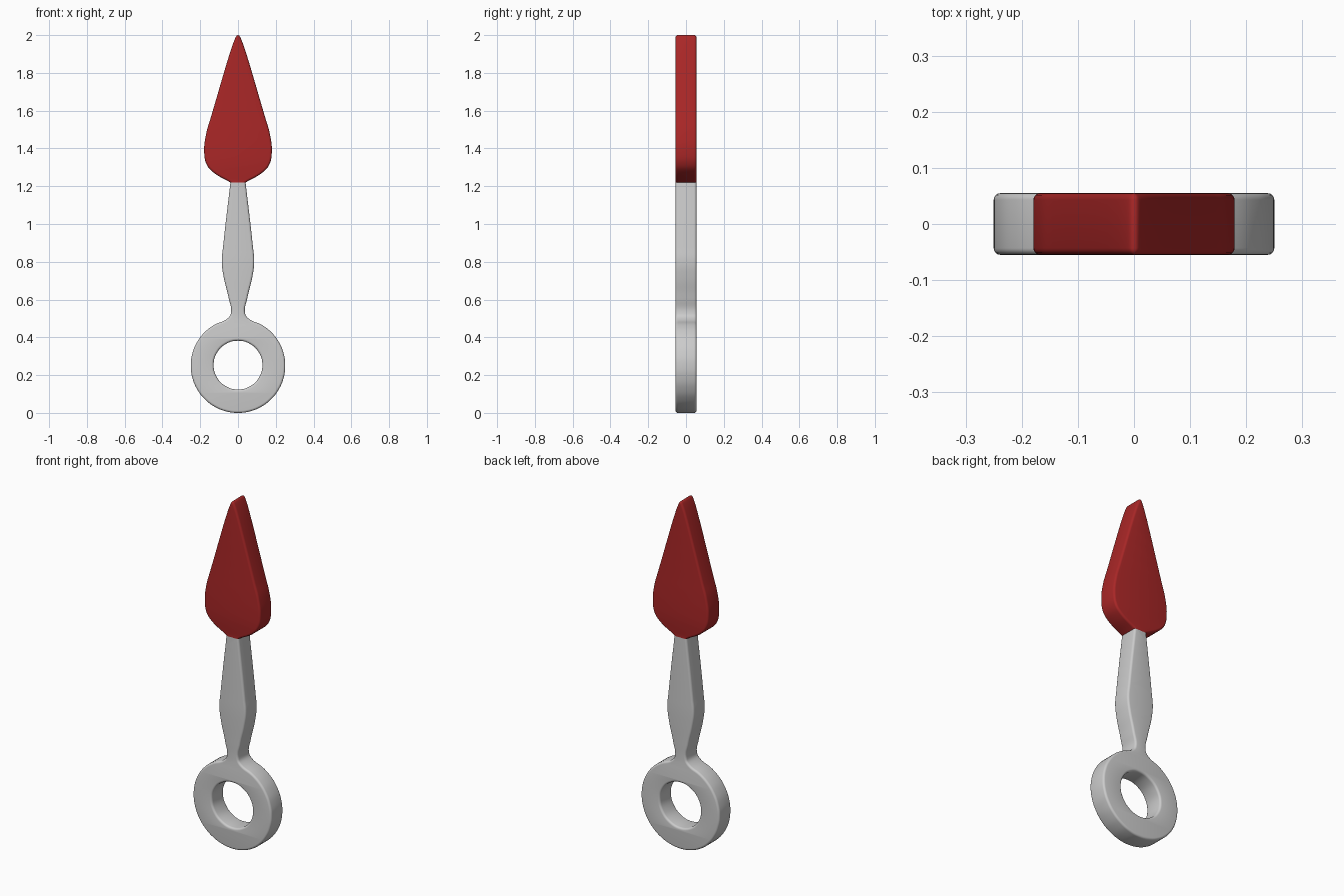
import bpy, bmesh
from math import sin, cos, radians
from mathutils import Matrix

if "Cube" in bpy.data.objects:
    bpy.data.objects.remove(bpy.data.objects["Cube"])

HALF, BEV, SPLIT = 0.055, 0.012, 1.22

# Right half of the silhouette (x, z, is_corner), bottom to top
half = [(0.25 * cos(radians(a)), 0.25 + 0.25 * sin(radians(a)), False)
        for a in range(-90, 50, 15)]
half += [(0.127, 0.465, False), (0.055, 0.500, False), (0.038, 0.525, False),
         (0.050, 0.61, False), (0.076, 0.72, False), (0.086, 0.80, False),
         (0.079, 0.88, False), (0.040, SPLIT, True),
         (0.135, 1.277, False), (0.166, 1.315, False), (0.179, 1.38, False),
         (0.168, 1.48, False), (0.145, 1.56, False),
         (0.014, 1.985, False), (0, 2.0, False)]
outline = half + [(-x, z, c) for x, z, c in reversed(half[1:-1])]
hole = [(0.129 * cos(radians(a)), 0.253 + 0.129 * sin(radians(a)), False)
        for a in range(0, -360, -30)]


def add_spline(curve, pts):
    s = curve.splines.new('BEZIER')
    s.bezier_points.add(len(pts) - 1)
    for p, (x, z, corner) in zip(s.bezier_points, pts):
        p.co = (x, z, 0)
        p.handle_left_type = p.handle_right_type = 'VECTOR' if corner else 'AUTO'
    s.use_cyclic_u = True
    s.resolution_u = 6


# Thick plate with rounded rims
curve = bpy.data.curves.new("silhouette", 'CURVE')
curve.dimensions = '2D'
curve.fill_mode = 'BOTH'
curve.extrude = HALF - BEV
curve.bevel_depth = BEV
curve.bevel_resolution = 3
curve.offset = -BEV
add_spline(curve, outline)
add_spline(curve, hole)
source = bpy.data.objects.new("silhouette", curve)
bpy.context.collection.objects.link(source)
bpy.context.view_layer.update()
plate = bpy.data.meshes.new_from_object(
    source.evaluated_get(bpy.context.evaluated_depsgraph_get()))
bpy.data.objects.remove(source)


def cut_part(name, keep_top, color=None):
    bm = bmesh.new()
    bm.from_mesh(plate)
    bmesh.ops.transform(bm, matrix=Matrix.Rotation(radians(90), 4, 'X'), verts=bm.verts)
    bmesh.ops.remove_doubles(bm, verts=bm.verts, dist=0.0002)
    bmesh.ops.bisect_plane(bm, geom=bm.verts[:] + bm.edges[:] + bm.faces[:],
                           plane_co=(0, 0, SPLIT), plane_no=(0, 0, 1),
                           clear_inner=keep_top, clear_outer=not keep_top)
    bmesh.ops.recalc_face_normals(bm, faces=bm.faces)
    me = bpy.data.meshes.new(name)
    bm.to_mesh(me)
    bm.free()
    me.materials.clear()
    ob = bpy.data.objects.new(name, me)
    bpy.context.collection.objects.link(ob)
    if color:
        mat = bpy.data.materials.new(name + "_paint")
        mat.diffuse_color = color
        mat.use_nodes = True
        mat.node_tree.nodes["Principled BSDF"].inputs["Base Color"].default_value = mat.diffuse_color
        me.materials.append(mat)
    bpy.ops.object.select_all(action='DESELECT')
    ob.select_set(True)
    bpy.context.view_layer.objects.active = ob
    bpy.ops.object.shade_smooth_by_angle(angle=radians(35))
    return ob


# Grey ring and grip, red blade
cut_part("ring_handle", False)
cut_part("blade", True, (0.4, 0.02, 0.02, 1))
